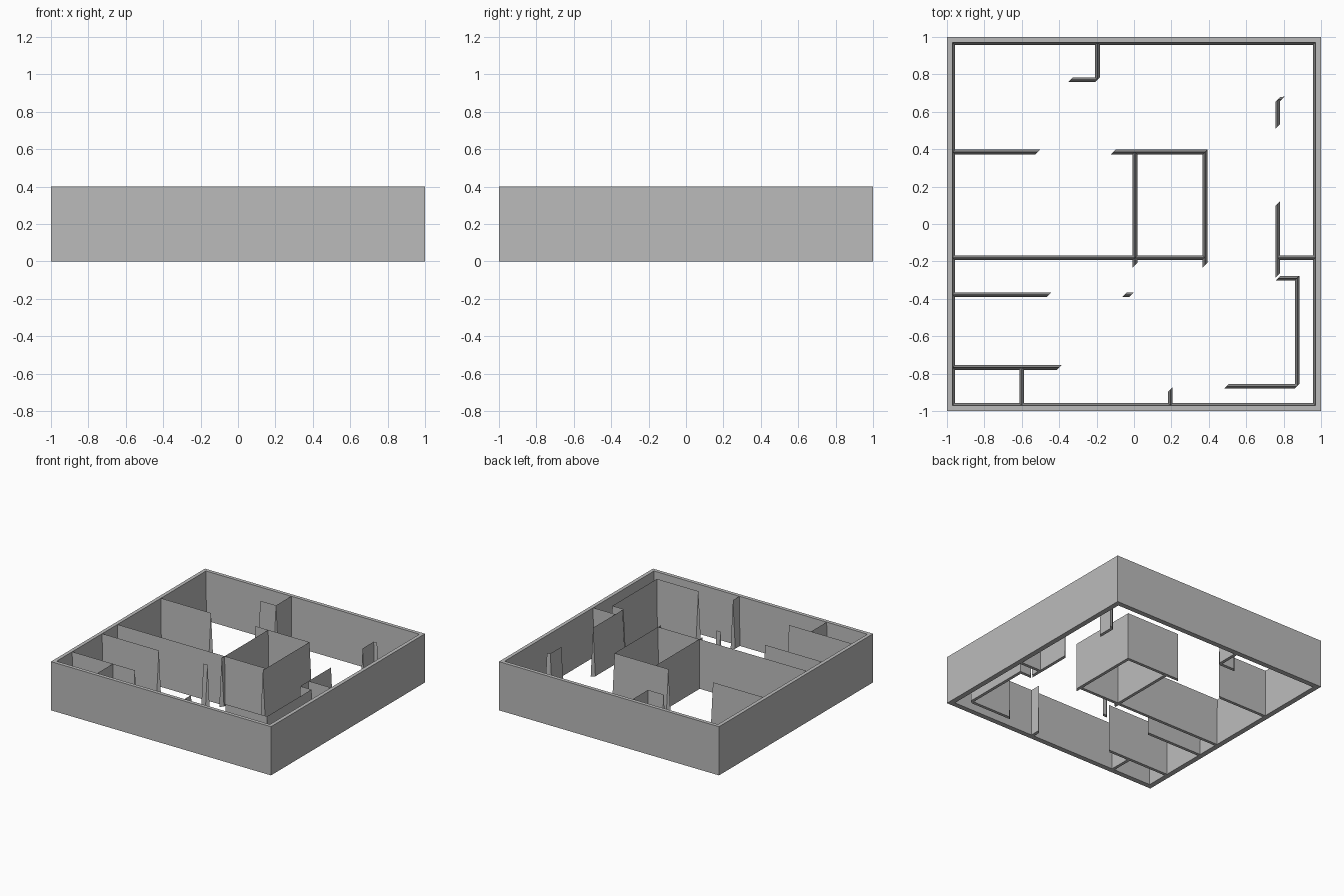
import bpy
import bmesh
from mathutils import Vector

cube = bpy.data.objects.get("Cube")
if cube:
    bpy.data.objects.remove(cube, do_unlink=True)

HEIGHT = 0.4
SPREAD = 0.0125   # half width of a partition at its foot
INNER = 0.97      # inside of the outer walls at the top

grey = bpy.data.materials.new("plain_grey")
grey.use_nodes = True
colour = (0.5, 0.5, 0.5, 1)
grey.diffuse_color = colour
grey.node_tree.nodes["Principled BSDF"].inputs["Base Color"].default_value = colour


def finish(name, bm):
    bmesh.ops.recalc_face_normals(bm, faces=bm.faces)
    mesh = bpy.data.meshes.new(name)
    bm.to_mesh(mesh)
    bm.free()
    mesh.materials.append(grey)
    obj = bpy.data.objects.new(name, mesh)
    bpy.context.collection.objects.link(obj)


def square(bm, half, z):
    corners = [(-1, -1), (1, -1), (1, 1), (-1, 1)]
    return [bm.verts.new((x * half, y * half, z)) for x, y in corners]


def outer_walls():
    # square frame with a slightly sloping inner face
    bm = bmesh.new()
    loops = [square(bm, 1, 0), square(bm, 1, HEIGHT),
             square(bm, INNER, HEIGHT), square(bm, INNER - SPREAD, 0)]
    for k in range(4):
        a, b = loops[k], loops[(k + 1) % 4]
        for i in range(4):
            j = (i + 1) % 4
            bm.faces.new((a[i], a[j], b[j], b[i]))
    finish("outer_walls", bm)


def partition(name, *points):
    # run of wedge walls: wide foot, sharp ridge, diagonally cut ends
    bm = bmesh.new()
    skew = Vector((SPREAD, SPREAD, 0))
    for start, end in zip(points, points[1:]):
        ends = []
        for x, y in (start, end):
            foot = Vector((x, y, 0))
            ridge = Vector((x, y, HEIGHT))
            ends.append([bm.verts.new(p) for p in (foot - skew, foot + skew, ridge)])
        a, b = ends
        bm.faces.new(a)
        bm.faces.new(b)
        for i in range(3):
            j = (i + 1) % 3
            bm.faces.new((a[i], a[j], b[j], b[i]))
    finish(name, bm)


outer_walls()

# back rooms
partition("back_left_wall", (-INNER, 0.385), (-0.515, 0.385))
partition("back_closet_wall", (-0.338, 0.772), (-0.195, 0.772), (-0.195, INNER))
partition("back_right_post_wall", (0.768, 0.52), (0.768, 0.665), (0.795, 0.67))

# central room and the long cross wall
partition("central_room_wall", (-0.11, 0.385), (0.38, 0.385), (0.38, -0.22))
partition("central_divider", (0.005, 0.385), (0.005, -0.22))
partition("long_cross_wall", (-INNER, -0.18), (0.38, -0.18))

# right hand rooms
partition("right_cross_wall", (0.768, -0.18), (INNER, -0.18))
partition("right_room_wall", (0.768, 0.11), (0.768, -0.275))
partition("right_front_wall", (0.77, -0.29), (0.872, -0.29), (0.872, -0.868), (0.495, -0.868))

# front rooms
partition("front_left_wall", (-INNER, -0.378), (-0.455, -0.378))
partition("front_stub", (-0.05, -0.378), (-0.012, -0.378))
partition("front_store_wall", (-INNER, -0.767), (-0.4, -0.767))
partition("front_store_divider", (-0.6, -0.767), (-0.6, -INNER))
partition("front_door_stub", (0.193, -INNER), (0.193, -0.885))
